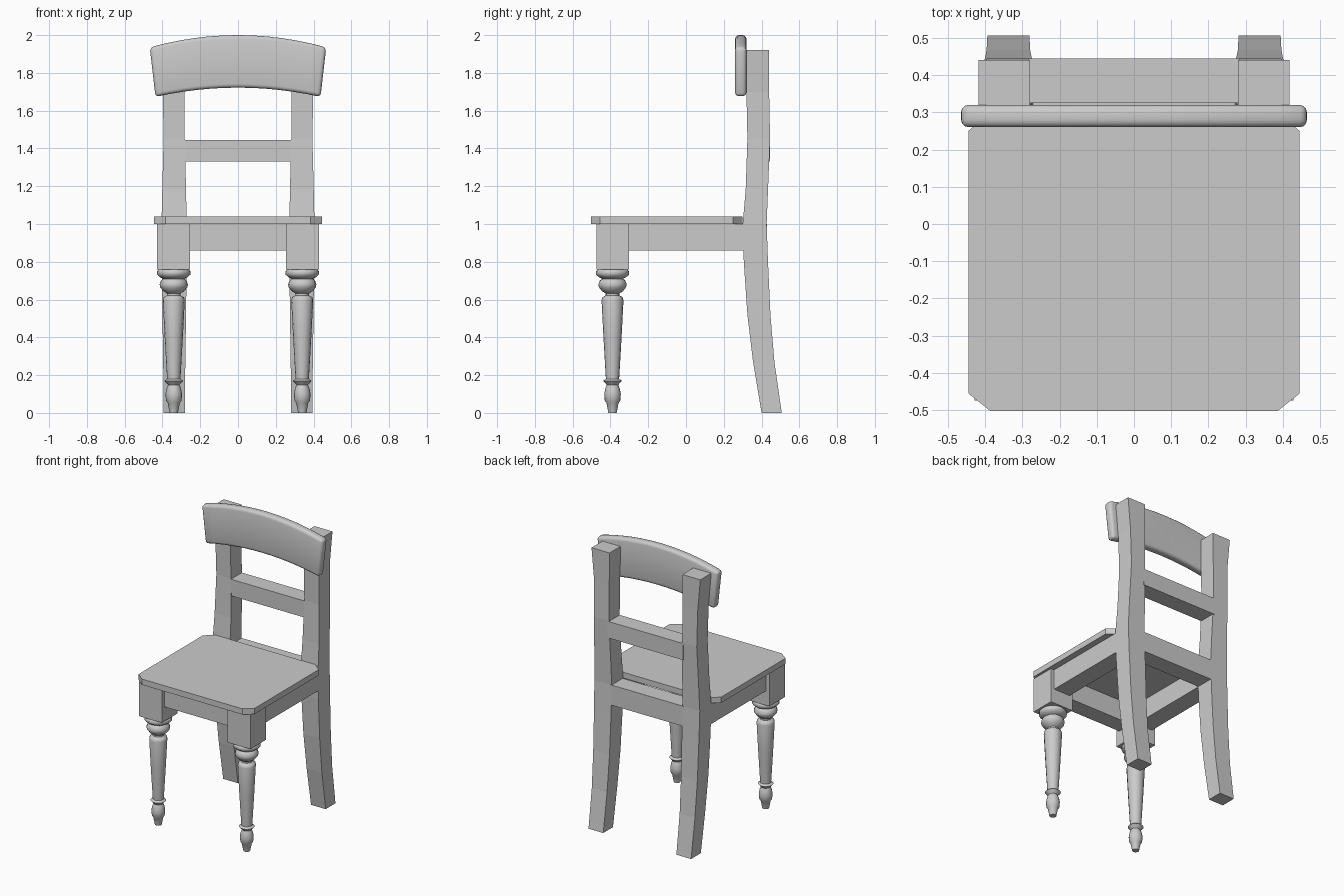
import bpy, bmesh, math

if "Cube" in bpy.data.objects:
    bpy.data.objects.remove(bpy.data.objects["Cube"])


def make_object(name, bm):
    bmesh.ops.recalc_face_normals(bm, faces=bm.faces)
    mesh = bpy.data.meshes.new(name)
    bm.to_mesh(mesh)
    bm.free()
    ob = bpy.data.objects.new(name, mesh)
    bpy.context.collection.objects.link(ob)
    return ob


def loft(name, rings):
    """Skin a list of equal-length closed rings and cap both ends."""
    bm = bmesh.new()
    rows = [[bm.verts.new(p) for p in ring] for ring in rings]
    n = len(rows[0])
    for a, b in zip(rows, rows[1:]):
        for i in range(n):
            j = (i + 1) % n
            bm.faces.new((a[i], a[j], b[j], b[i]))
    bm.faces.new(rows[0])
    bm.faces.new(rows[-1])
    return make_object(name, bm)


def box(name, x0, x1, y0, y1, z0, z1):
    return loft(name, [[(x0, y0, z), (x1, y0, z), (x1, y1, z), (x0, y1, z)]
                       for z in (z0, z1)])


def mirror_x(ob):
    ob.modifiers.new("Mirror", 'MIRROR')
    return ob


def smooth(ob, angle):
    bpy.ops.object.select_all(action='DESELECT')
    ob.select_set(True)
    bpy.context.view_layer.objects.active = ob
    bpy.ops.object.shade_smooth_by_angle(angle=math.radians(angle))


# Seat board with clipped corners
outline = [(-.385, -.503), (.385, -.503), (.445, -.455), (.445, .25),
           (.385, .30), (-.385, .30), (-.445, .25), (-.445, -.455)]
loft("seat", [[(x, y, z) for x, y in outline] for z in (1.0, 1.04)])

# Curved back posts: z, front y, back y, inner x, outer x
post = [(0, .40, .507, .281, .394), (.27, .355, .468, .279, .396),
        (.52, .325, .447, .275, .400), (.80, .306, .434, .272, .403),
        (1.0, .300, .427, .272, .405), (1.18, .316, .434, .275, .401),
        (1.45, .325, .445, .282, .394), (1.70, .320, .440, .282, .398),
        (1.92, .320, .440, .280, .418)]
mirror_x(loft("back_post", [[(xi, f, z), (xo, f, z), (xo, b, z), (xi, b, z)]
                            for z, f, b, xi, xo in post]))

# Seat frame rails and the back slat
box("front_rail", -.26, .26, -.445, -.33, .86, 1.0)
box("rear_rail", -.28, .28, .305, .428, .86, 1.0)
mirror_x(box("side_rail", .275, .402, -.31, .32, .86, 1.0))
box("back_slat", -.29, .29, .325, .445, 1.33, 1.445)

# Square blocks above the front legs
mirror_x(box("front_leg_block", .253, .428, -.474, -.303, .76, 1.0))

# Turned front legs: radius, height
turning = [(.022, 0), (.032, .052), (.041, .065), (.044, .10), (.038, .13),
           (.030, .148), (.036, .155), (.050, .17), (.035, .18), (.037, .21),
           (.048, .40), (.058, .595), (.054, .612), (.036, .622), (.036, .632),
           (.056, .645), (.072, .665), (.075, .68), (.068, .70), (.056, .71),
           (.072, .718), (.088, .732), (.088, .75), (.078, .76)]
sides = 16
leg = loft("front_leg", [[(.34 + r * math.cos(math.tau * i / sides),
                           -.389 + r * math.sin(math.tau * i / sides), z)
                          for i in range(sides)] for r, z in turning])
mirror_x(leg)
smooth(leg, 50)

# Arched crest rail with rounded edges
steps = 12
rings = []
for i in range(steps + 1):
    t = 2 * i / steps - 1
    xt, zt = .467 * t, 2.0 - .065 * t * t
    xb, zb = .437 * t, 1.722 - .049 * t * t
    rings.append([(xb, .26, zb), (xb, .32, zb), (xt, .32, zt), (xt, .26, zt)])
crest = loft("crest_rail", rings)
bevel = crest.modifiers.new("Bevel", 'BEVEL')
bevel.width = .02
bevel.segments = 3
bevel.limit_method = 'ANGLE'
bevel.angle_limit = math.radians(40)
smooth(crest, 180)
